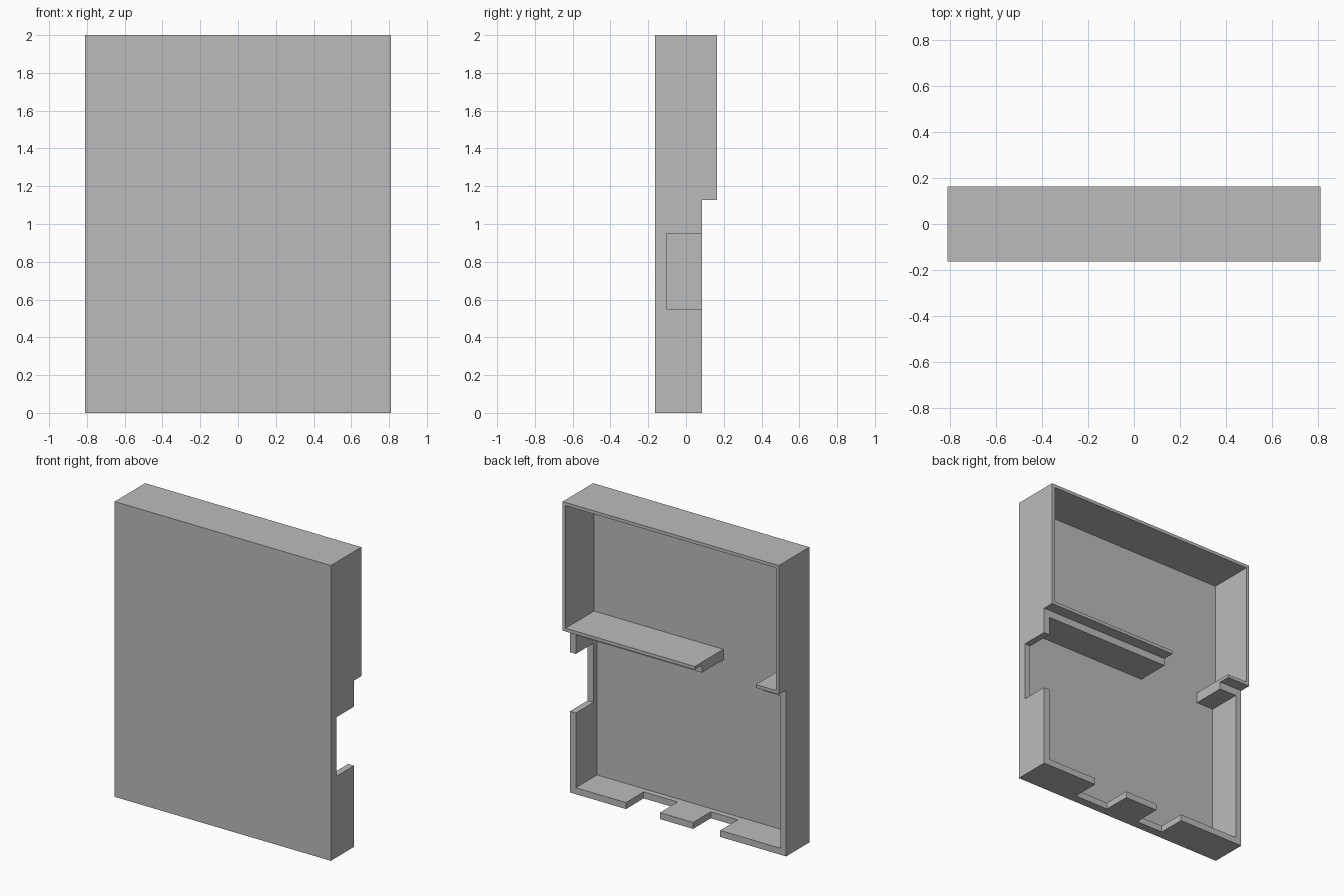
import bpy, bmesh, math

default_cube = bpy.data.objects.get("Cube")
if default_cube:
    bpy.data.objects.remove(default_cube, do_unlink=True)

# Overall sizes
HALF_W, FRONT, BACK, LOW_BACK = 0.81, -0.163, 0.163, 0.085
HEIGHT, STEP = 2.0, 1.126
THIN, THICK = 0.022, 0.044
PANEL = FRONT + 0.021      # inner side of the front panel
SLOT = -0.104              # depth reached by the edge openings
BEYOND = 0.4               # cutters run out past the open back

grey = bpy.data.materials.new("plain grey")
grey.use_nodes = True
colour = (0.5, 0.5, 0.5, 1)
grey.diffuse_color = colour
grey.node_tree.nodes["Principled BSDF"].inputs["Base Color"].default_value = colour


def extrude_profile(name, profile, x0, x1):
    """Solid made from a (y, z) profile running from x0 to x1."""
    bm = bmesh.new()
    face = bm.faces.new([bm.verts.new((x0, y, z)) for y, z in profile])
    out = bmesh.ops.extrude_face_region(bm, geom=[face])
    moved = [v for v in out["geom"] if isinstance(v, bmesh.types.BMVert)]
    bmesh.ops.translate(bm, verts=moved, vec=(x1 - x0, 0, 0))
    bmesh.ops.recalc_face_normals(bm, faces=bm.faces)
    mesh = bpy.data.meshes.new(name)
    bm.to_mesh(mesh)
    bm.free()
    mesh.materials.append(grey)
    obj = bpy.data.objects.new(name, mesh)
    bpy.context.collection.objects.link(obj)
    return obj


def cut(body, name, x0, x1, y0, z0, z1):
    """Remove a box that is open towards the back."""
    profile = [(y0, z0), (BEYOND, z0), (BEYOND, z1), (y0, z1)]
    cutter = extrude_profile(name, profile, x0, x1)
    cutter.hide_render = True
    mod = body.modifiers.new(name, "BOOLEAN")
    mod.operation, mod.solver, mod.object = "DIFFERENCE", "EXACT", cutter
    bpy.context.view_layer.objects.active = body
    bpy.ops.object.modifier_apply(modifier=name)
    bpy.data.objects.remove(cutter, do_unlink=True)


# Stepped outer block: deeper above, shallower below
shell = extrude_profile("case_shell", [
    (FRONT, 0), (LOW_BACK, 0), (LOW_BACK, STEP),
    (BACK, STEP), (BACK, HEIGHT), (FRONT, HEIGHT)], -HALF_W, HALF_W)

# Upper and lower compartments, leaving the shelf between them
upper_x, lower_x = HALF_W - THIN, HALF_W - THICK
cut(shell, "upper_compartment", -upper_x, upper_x, PANEL, STEP + THIN, HEIGHT - THIN)
cut(shell, "lower_compartment", -lower_x, lower_x, PANEL, THICK, STEP - 0.05)

# Opening through the shelf
cut(shell, "shelf_gap", -0.637, -0.18, PANEL, 1.0, 1.3)

# Opening in the left wall
cut(shell, "side_opening", 0.7, 0.9, SLOT, 0.55, 0.95)

# Two openings in the bottom wall
for name, x0, x1 in (("bottom_opening_left", 0.135, 0.39),
                     ("bottom_opening_right", -0.315, -0.113)):
    cut(shell, name, x0, x1, SLOT, -0.1, 0.1)

# Merge leftover seams between coplanar faces
bm = bmesh.new()
bm.from_mesh(shell.data)
bmesh.ops.remove_doubles(bm, verts=bm.verts, dist=0.0001)
bmesh.ops.dissolve_limit(bm, angle_limit=math.radians(1), verts=bm.verts, edges=bm.edges)
bm.to_mesh(shell.data)
bm.free()
